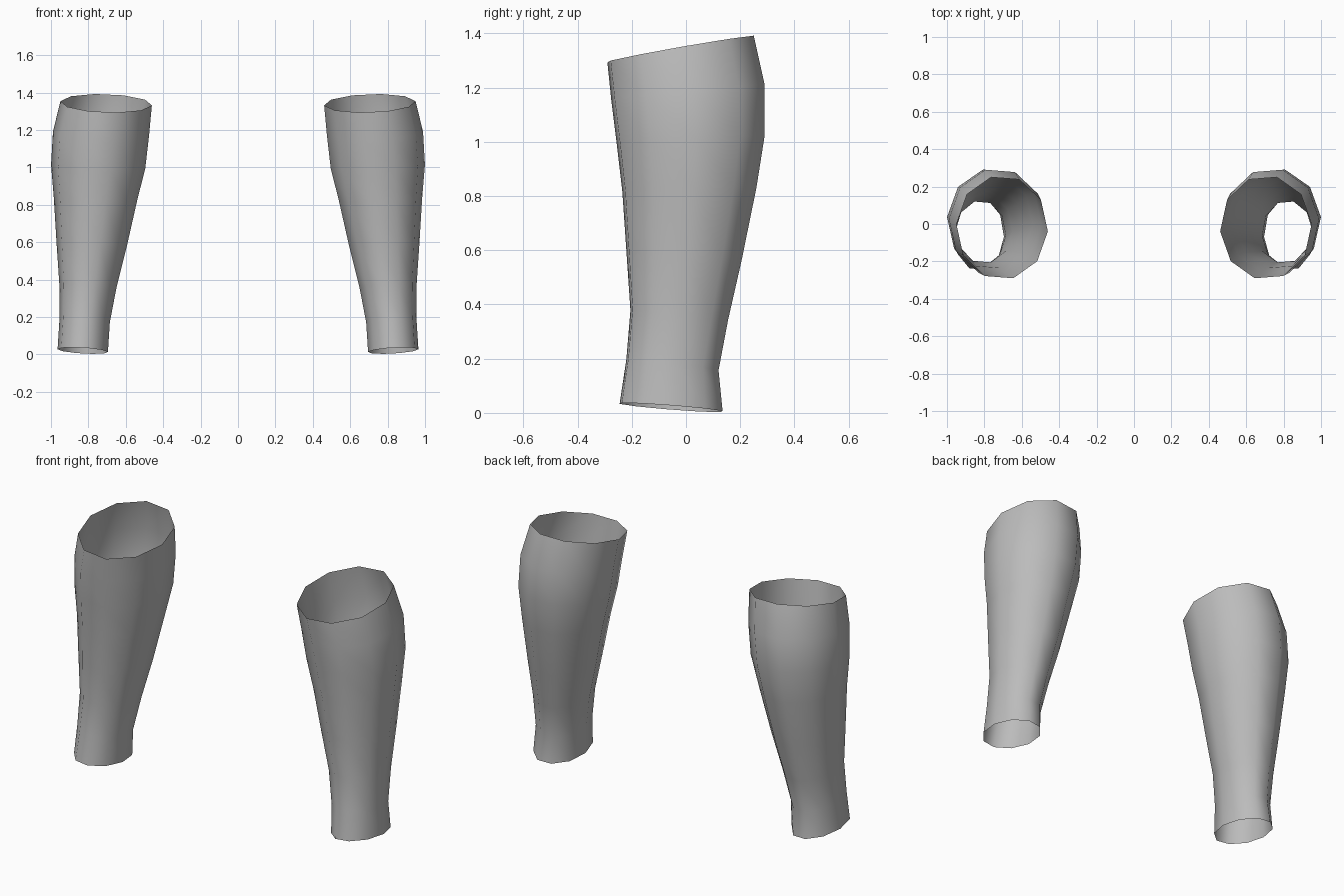
import bpy, bmesh, math

if "Cube" in bpy.data.objects:
    bpy.data.objects.remove(bpy.data.objects["Cube"])

SIDES = 10
PHASE = math.radians(4)

# Rings from top to bottom:
# inner x, outer x, front y, back y, front z, back z
RINGS = [
    (0.46, 0.95, -0.29, 0.25, 1.295, 1.39),
    (0.475, 0.99, -0.275, 0.29, 1.15, 1.21),
    (0.495, 1.00, -0.255, 0.29, 0.99, 1.02),
    (0.54, 0.985, -0.235, 0.26, 0.82, 0.83),
    (0.595, 0.97, -0.22, 0.205, 0.60, 0.56),
    (0.65, 0.955, -0.205, 0.155, 0.38, 0.34),
    (0.685, 0.955, -0.22, 0.12, 0.20, 0.155),
    (0.695, 0.965, -0.245, 0.135, 0.035, 0.005),
]

grey = bpy.data.materials.new("plain grey")
grey.diffuse_color = (0.5, 0.5, 0.5, 1)
grey.use_nodes = True
grey.node_tree.nodes["Principled BSDF"].inputs["Base Color"].default_value = grey.diffuse_color


def make_sleeve(name, side):
    """Open ten-sided tapered tube; side is 1 or -1 along x."""
    bm = bmesh.new()
    loops = []
    for xi, xo, yf, yb, zf, zb in RINGS:
        cx, rx = (xi + xo) / 2, (xo - xi) / 2
        cy, ry = (yf + yb) / 2, (yb - yf) / 2 / 0.97
        cz, rz = (zf + zb) / 2, (zb - zf) / 2 / 0.97
        loop = []
        for i in range(SIDES):
            a = PHASE + math.tau * i / SIDES
            c, s = math.cos(a), math.sin(a)
            # each ring leans back and slightly outward
            z = max(0, cz + rz * s + 0.008 * c)
            loop.append(bm.verts.new((side * (cx + rx * c), cy + ry * s, z)))
        loops.append(loop)
    for top, low in zip(loops, loops[1:]):
        for i in range(SIDES):
            j = (i + 1) % SIDES
            quad = [top[i], low[i], low[j], top[j]]
            face = bm.faces.new(quad if side > 0 else quad[::-1])
            face.smooth = True
    mesh = bpy.data.meshes.new(name)
    bm.to_mesh(mesh)
    bm.free()
    mesh.materials.append(grey)
    bpy.context.collection.objects.link(bpy.data.objects.new(name, mesh))


# Mirrored pair of leg sleeves
make_sleeve("right_leg_sleeve", 1)
make_sleeve("left_leg_sleeve", -1)
